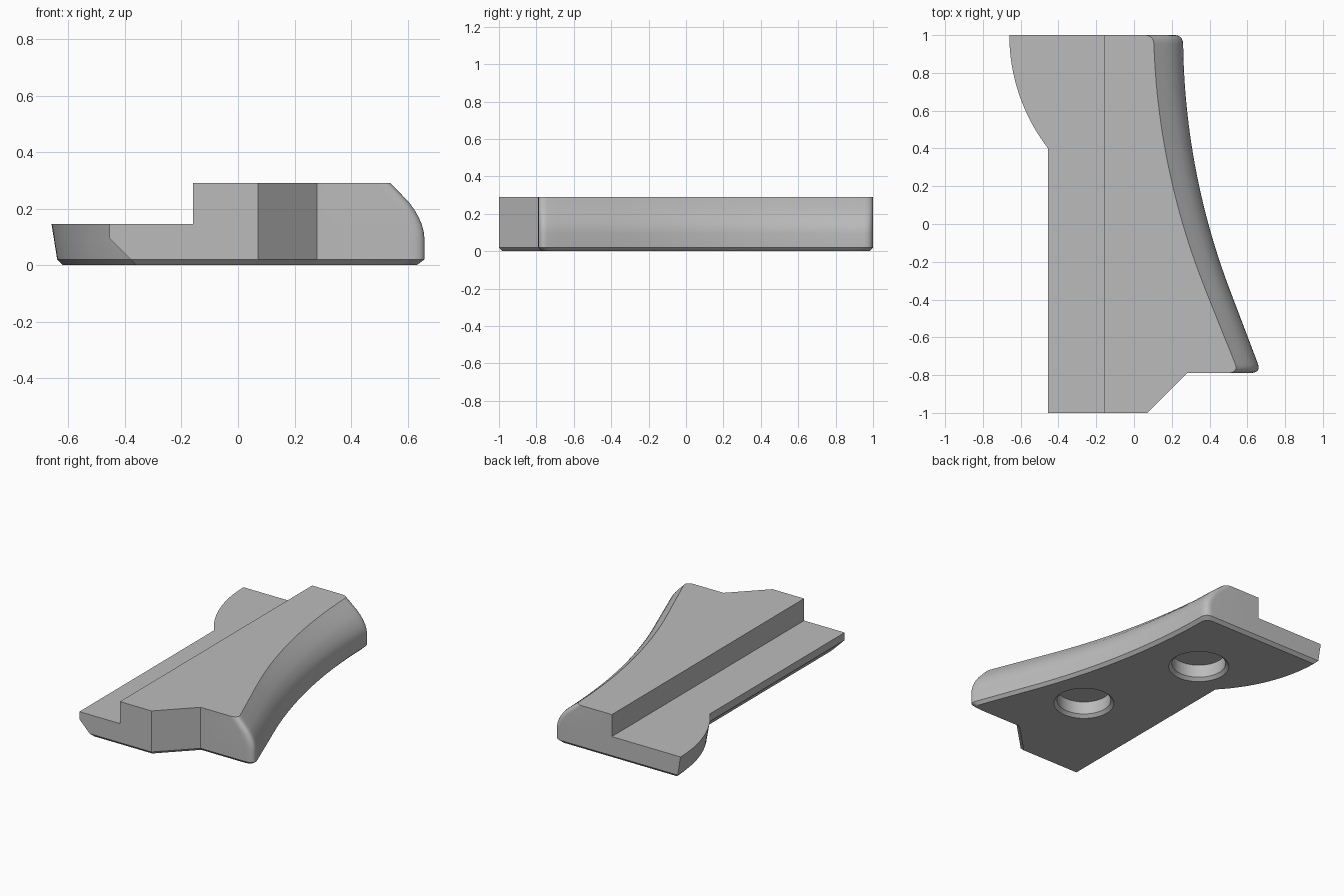
import bpy, bmesh, math
from mathutils import Vector

cube = bpy.data.objects.get("Cube")
if cube:
    bpy.data.objects.remove(cube, do_unlink=True)

grey = bpy.data.materials.new("plain grey")
grey.use_nodes = True
colour = (0.5, 0.5, 0.5, 1)
grey.diffuse_color = colour
grey.node_tree.nodes["Principled BSDF"].inputs["Base Color"].default_value = colour

STEP_X, STEP_Z, TOP = -0.16, 0.145, 0.29


def loft(name, rings):
    """Closed solid through rings that share a point count."""
    bm = bmesh.new()
    loops = [[bm.verts.new(p) for p in ring] for ring in rings]
    for a, b in zip(loops, loops[1:]):
        for i in range(len(a)):
            j = (i + 1) % len(a)
            bm.faces.new((a[i], a[j], b[j], b[i]))
    bm.faces.new(loops[0][::-1])
    bm.faces.new(loops[-1])
    bmesh.ops.remove_doubles(bm, verts=bm.verts, dist=1e-5)
    bmesh.ops.recalc_face_normals(bm, faces=bm.faces)
    mesh = bpy.data.meshes.new(name)
    bm.to_mesh(mesh)
    bm.free()
    obj = bpy.data.objects.new(name, mesh)
    bpy.context.collection.objects.link(obj)
    mesh.materials.append(grey)
    return obj


def hollow_x(y):
    """Concave long side: an arc running into a straight tangent."""
    d, r, end = 1 - y, 3.8, 1.35
    e = min(d, end)
    root = math.sqrt(r * r - e * e)
    return 0.26 + r - root + (d - e) * e / root


def corner(a, b, c, n=8):
    """Rounded corner from a to c around b."""
    a, b, c = Vector(a), Vector(b), Vector(c)
    return [(a * (1 - t) ** 2 + b * 2 * t * (1 - t) + c * t * t)[:]
            for t in (i / n for i in range(n + 1))]


def outline(z, inset, upper=False):
    """Counter-clockwise section of the body at height z."""
    c = max(0.02 - z, 0)

    def side(y):
        return hollow_x(y) - c - inset * (1.13 + 0.17 * y)

    front, shelf, back = -1 + c, -0.79 + c, 1 - c
    left = -min(0.36 + z, 0.455)
    tip = -0.62 - z if z <= 0.02 else -0.64 - 0.16 * (z - 0.02)
    pts = [(left, front), (STEP_X, front),
           (0.07 - 0.414 * c, front), (0.28 - 0.414 * c, shelf)]
    # hollow side between two rounded corners
    pts += corner((side(shelf) - 0.07, shelf), (side(shelf), shelf),
                  (side(shelf + 0.05), shelf + 0.05))
    n = 32
    lo, hi = shelf + 0.05, back - 0.05
    pts += [(side(y), y) for y in (lo + (hi - lo) * i / n for i in range(1, n))]
    pts += corner((side(hi), hi), (side(back), back), (side(back) - 0.05, back))
    pts.append((STEP_X, back))
    # bulging rear ear
    cx = 0.32
    r = cx - tip
    a0, a1 = math.asin(c / r), math.acos((cx - left) / r)
    for i in range(21):
        a = a0 + (a1 - a0) * i / 20
        pts.append((cx - r * math.cos(a), 1 - r * math.sin(a)))
    if upper:
        pts = [(max(x, STEP_X), y) for x, y in pts]
    return [(x, y, z) for x, y in pts]


# Body: chamfered foot, low ledge, then the raised block with a rounded shoulder
lower = [(0, 0), (0.02, 0), (0.095, 0), (0.12, 0.003), (STEP_Z, 0.01)]
raised = [(STEP_Z, 0.01), (0.17, 0.021), (0.195, 0.035), (0.22, 0.053),
          (0.255, 0.086), (TOP, 0.12)]
body = loft("body", [outline(*p) for p in lower]
            + [outline(*p, upper=True) for p in raised])


# Two round sockets with a bevelled rim in the underside
def socket(x, y, n=64):
    profile = [(0.195, -0.01), (0.165, 0.02), (0.165, 0.105)]
    ring = [2 * math.pi * i / n for i in range(n)]
    cutter = loft("socket_cutter", [[(x + r * math.cos(a), y + r * math.sin(a), z)
                                     for a in ring] for r, z in profile])
    cutter.hide_render = True
    mod = body.modifiers.new("socket", "BOOLEAN")
    mod.operation, mod.solver, mod.object = "DIFFERENCE", "EXACT", cutter
    bpy.ops.object.modifier_apply(modifier=mod.name)
    bpy.data.objects.remove(cutter, do_unlink=True)


bpy.ops.object.select_all(action="DESELECT")
body.select_set(True)
bpy.context.view_layer.objects.active = body
for centre in ((0.15, -0.30), (-0.10, 0.50)):
    socket(*centre)
bpy.ops.object.shade_smooth_by_angle(angle=math.radians(25))
